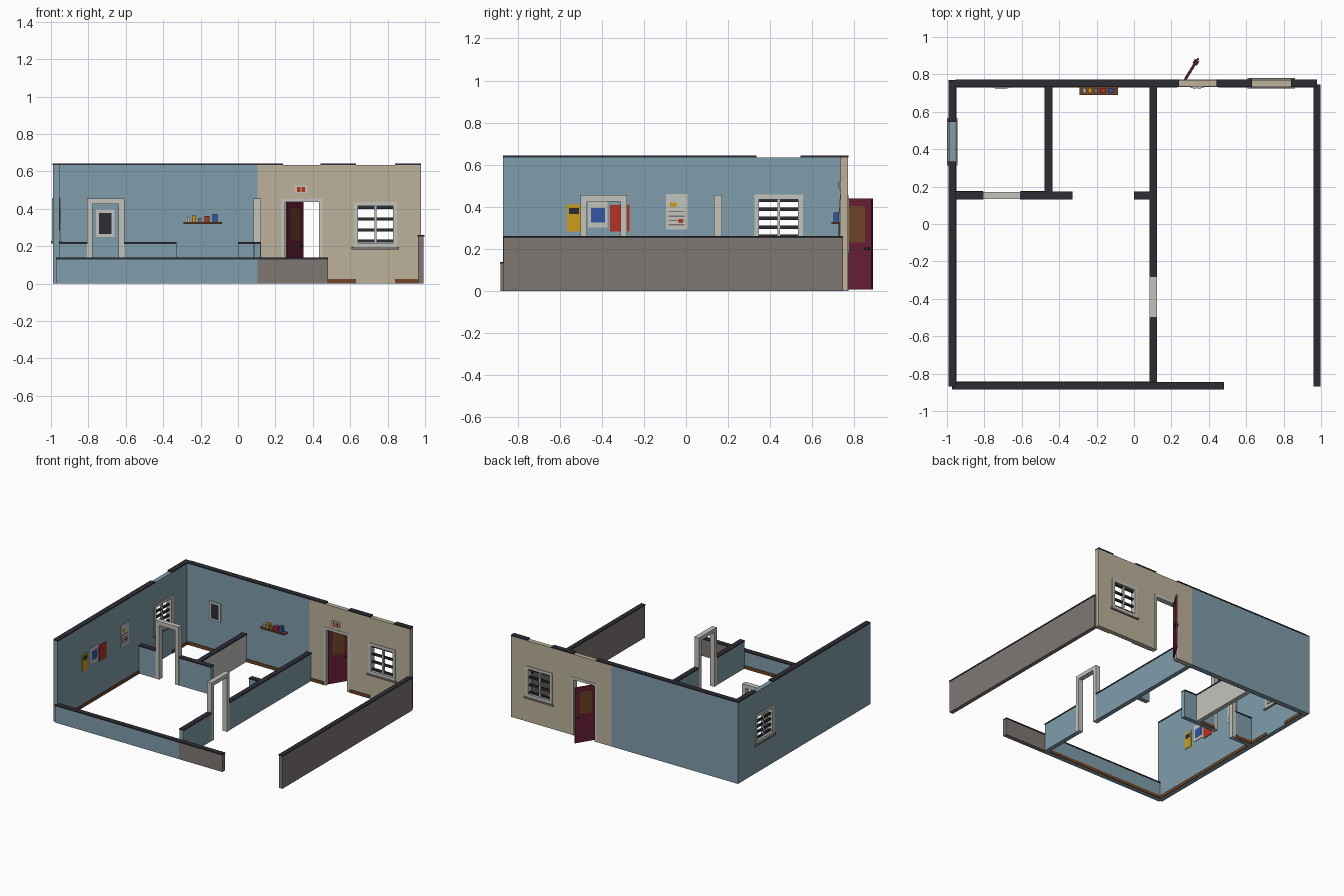
import bpy, math
from mathutils import Matrix, Vector

if "Cube" in bpy.data.objects:
    bpy.data.objects.remove(bpy.data.objects["Cube"])


def material(name, r, g, b):
    lin = [((c / 255 + 0.055) / 1.055) ** 2.4 for c in (r, g, b)]
    m = bpy.data.materials.new(name)
    m.diffuse_color = (*lin, 1)
    m.use_nodes = True
    m.node_tree.nodes["Principled BSDF"].inputs["Base Color"].default_value = m.diffuse_color
    return m


DARK = material("dark trim", 44, 44, 53)
BLUE = material("wall blue", 128, 158, 172)
BEIGE = material("wall beige", 188, 178, 155)
TAUPE = material("wall taupe", 127, 119, 116)
GREY = material("light grey", 196, 196, 190)
BROWN = material("wood brown", 112, 70, 38)
MAROON = material("door maroon", 106, 32, 54)
RED = material("poster red", 184, 48, 36)
YELLOW = material("poster yellow", 206, 156, 22)
ROYAL = material("poster blue", 48, 88, 164)


def box(name, x, y, z, mat):
    """Box from (low, high) ranges on each axis."""
    vs = [(x[i], y[j], z[k]) for i in (0, 1) for j in (0, 1) for k in (0, 1)]
    fs = [(0, 1, 3, 2), (4, 6, 7, 5), (0, 4, 5, 1), (2, 3, 7, 6), (0, 2, 6, 4), (1, 5, 7, 3)]
    me = bpy.data.meshes.new(name)
    me.from_pydata(vs, [], fs)
    me.materials.append(mat)
    ob = bpy.data.objects.new(name, me)
    bpy.context.collection.objects.link(ob)
    return ob


def slab(name, axis, along, across, z, mat):
    """Box that runs along the x or y axis."""
    return box(name, along, across, z, mat) if axis == 'x' else box(name, across, along, z, mat)


def grow(r, d):
    return (r[0] - d, r[1] + d)


def wall(name, axis, along, across, height, mat, cap=True):
    """Wall piece with a dark cap on top."""
    slab(name, axis, along, across, (0, height), mat)
    if cap:
        slab(name + "_cap", axis, along, grow(across, 0.003), (height, height + 0.009), DARK)


def frame(name, axis, along, across, z, w, mat, bottom=False):
    """Two posts and a header, with an optional bottom rail."""
    a, b = along
    slab(name + "_post", axis, (a, a + w), across, z, mat)
    slab(name + "_post", axis, (b - w, b), across, z, mat)
    slab(name + "_header", axis, (a + w, b - w), across, (z[1] - w, z[1]), mat)
    if bottom:
        slab(name + "_rail", axis, (a + w, b - w), across, (z[0], z[0] + w), mat)


def window(name, axis, along, across, z, bars):
    """Framed window with mullion, dark bars and sill."""
    frame(name + "_frame", axis, along, grow(across, 0.005), z, 0.022, GREY, True)
    mid = sum(across) / 2
    c = sum(along) / 2
    slab(name + "_mullion", axis, (c - 0.006, c + 0.006), (mid - 0.008, mid + 0.008), z, GREY)
    for h in bars:
        slab(name + "_bar", axis, grow(along, -0.02), (mid - 0.007, mid + 0.007),
             (h - 0.008, h + 0.008), DARK)
    slab(name + "_sill", axis, grow(along, 0.012), grow(across, 0.01), (z[0] - 0.014, z[0]), TAUPE)


H, LOW = 0.634, 0.212
BACK, LEFT, RIGHT = (0.735, 0.77), (-0.99, -0.955), (0.962, 0.993)
FRONT, MID_X, MID_Y, SIDE_X = (-0.881, -0.847), (0.085, 0.12), (0.135, 0.17), (-0.475, -0.44)

# Back wall with door and window openings
wall("back_wall_blue", 'x', (-0.955, 0.105), BACK, H, BLUE)
wall("back_wall_left_of_door", 'x', (0.105, 0.24), BACK, H, BEIGE)
wall("back_wall_between", 'x', (0.44, 0.63), BACK, H, BEIGE)
wall("back_wall_right", 'x', (0.84, 0.978), BACK, H, BEIGE)
slab("door_lintel", 'x', (0.24, 0.44), BACK, (0.445, H), BEIGE)
slab("window_lintel", 'x', (0.63, 0.84), BACK, (0.425, H), BEIGE)
slab("window_apron", 'x', (0.63, 0.84), BACK, (0, 0.2), BEIGE)
window("back_window", 'x', (0.62, 0.85), BACK, (0.195, 0.437), (0.227, 0.286, 0.346, 0.408))
frame("back_door_frame", 'x', (0.232, 0.453), grow(BACK, 0.003), (0, 0.456), 0.02, GREY)

# Left wall with window opening
wall("left_wall_front", 'y', (-0.87, 0.335), LEFT, H, BLUE)
wall("left_wall_back", 'y', (0.545, 0.77), LEFT, H, BLUE)
slab("left_window_lintel", 'y', (0.335, 0.545), LEFT, (0.445, H), BLUE)
slab("left_window_apron", 'y', (0.335, 0.545), LEFT, (0, 0.235), BLUE)
window("left_window", 'y', (0.325, 0.555), LEFT, (0.228, 0.458), (0.26, 0.303, 0.346, 0.389, 0.432))

# Low front wall and right wall
wall("front_wall_blue", 'x', (-0.972, 0.105), FRONT, 0.13, BLUE)
wall("front_wall_taupe", 'x', (0.105, 0.482), FRONT, 0.13, TAUPE)
wall("right_wall", 'y', (-0.868, 0.745), RIGHT, 0.252, TAUPE)

# Inner partitions
wall("middle_wall_front", 'y', (-0.847, -0.5), MID_X, LOW, BLUE)
wall("middle_wall_back", 'y', (-0.28, 0.735), MID_X, LOW, BLUE)
wall("cross_wall_left", 'x', (-0.955, -0.805), MID_Y, LOW, BLUE)
wall("cross_wall_centre", 'x', (-0.61, -0.33), MID_Y, LOW, BLUE)
wall("cross_wall_stub", 'x', (0.0, 0.085), MID_Y, LOW, BLUE)
wall("side_wall", 'y', (0.17, 0.735), SIDE_X, LOW, GREY)
frame("middle_door_frame", 'y', (-0.5, -0.28), grow(MID_X, 0.002), (0, 0.456), 0.03, GREY)
frame("cross_door_frame", 'x', (-0.807, -0.608), grow(MID_Y, 0.002), (0, 0.456), 0.03, GREY)

# Skirting boards: axis, run, wall face, outward side
SKIRT = [('x', (-0.95, -0.475), 0.735, -1), ('x', (-0.44, 0.085), 0.735, -1),
         ('x', (0.12, 0.232), 0.735, -1), ('x', (0.453, 0.63), 0.735, -1),
         ('x', (0.84, 0.962), 0.735, -1), ('y', (-0.847, 0.135), -0.955, 1),
         ('y', (0.17, 0.335), -0.955, 1), ('y', (0.545, 0.735), -0.955, 1),
         ('x', (-0.955, 0.085), -0.847, 1), ('x', (-0.955, -0.807), 0.17, 1),
         ('x', (-0.608, -0.475), 0.17, 1)]
for axis, run, face, side in SKIRT:
    slab("skirting", axis, run, tuple(sorted((face, face + side * 0.006))), (0, 0.024), BROWN)

# Open back door, built flat along x from its hinge, then swung outwards
parts = [box("door_leaf", (0, 0.162), (-0.006, 0.006), (0.008, 0.44), MAROON),
         box("door_panel", (0.032, 0.125), (-0.0075, 0.0075), (0.23, 0.405), BROWN)]
for s in (-1, 1):
    y = sorted((s * 0.006, s * 0.014))
    parts.append(box("door_handle", (0.125, 0.15), y, (0.196, 0.206), DARK))
swing = Matrix.Translation(Vector((0.258, 0.748, 0))) @ Matrix.Rotation(math.radians(58), 4, 'Z')
for p in parts:
    p.data.transform(swing)


def back_plate(name, x, z, mat, layer=1):
    box(name, x, (0.735 - 0.004 * layer, 0.735), z, mat)


def left_plate(name, y, z, mat, layer=1):
    box(name, (-0.955, -0.955 + 0.004 * layer), y, z, mat)


# Mirror and lit sign on the back wall
back_plate("mirror_frame", (-0.76, -0.66), (0.25, 0.395), GREY, 2)
back_plate("mirror_glass", (-0.742, -0.677), (0.265, 0.378), DARK, 2.4)
back_plate("sign", (0.302, 0.372), (0.483, 0.525), GREY, 2)
for x in (0.316, 0.339):
    back_plate("sign_mark", (x, x + 0.018), (0.49, 0.517), RED, 2.4)

# Shelf with small items: x, width, height, colour
box("shelf", (-0.292, -0.085), (0.69, 0.735), (0.318, 0.328), BROWN)
for x, w, h, m in [(-0.274, 0.018, 0.026, GREY), (-0.247, 0.023, 0.037, YELLOW),
                   (-0.215, 0.02, 0.022, TAUPE), (-0.179, 0.026, 0.034, RED),
                   (-0.136, 0.026, 0.044, ROYAL)]:
    box("shelf_item", (x, x + w), (0.7, 0.726), (0.328, 0.328 + h), m)

# Posters and notice on the left wall
left_plate("yellow_poster", (-0.566, -0.5), (0.283, 0.41), YELLOW)
left_plate("yellow_poster_block", (-0.556, -0.508), (0.365, 0.394), DARK, 1.5)
left_plate("white_poster", (-0.466, -0.374), (0.302, 0.428), GREY)
left_plate("white_poster_block", (-0.452, -0.385), (0.326, 0.394), ROYAL, 1.5)
left_plate("red_poster", (-0.36, -0.268), (0.283, 0.408), RED)
left_plate("notice", (-0.094, 0.006), (0.292, 0.46), GREY)
left_plate("notice_spot", (-0.075, -0.045), (0.4, 0.42), YELLOW, 1.5)
left_plate("notice_mark", (-0.036, -0.014), (0.324, 0.342), RED, 1.7)
for z in (0.312, 0.332, 0.352, 0.375):
    left_plate("notice_line", (-0.082, -0.008), (z, z + 0.006), TAUPE, 1.4)
